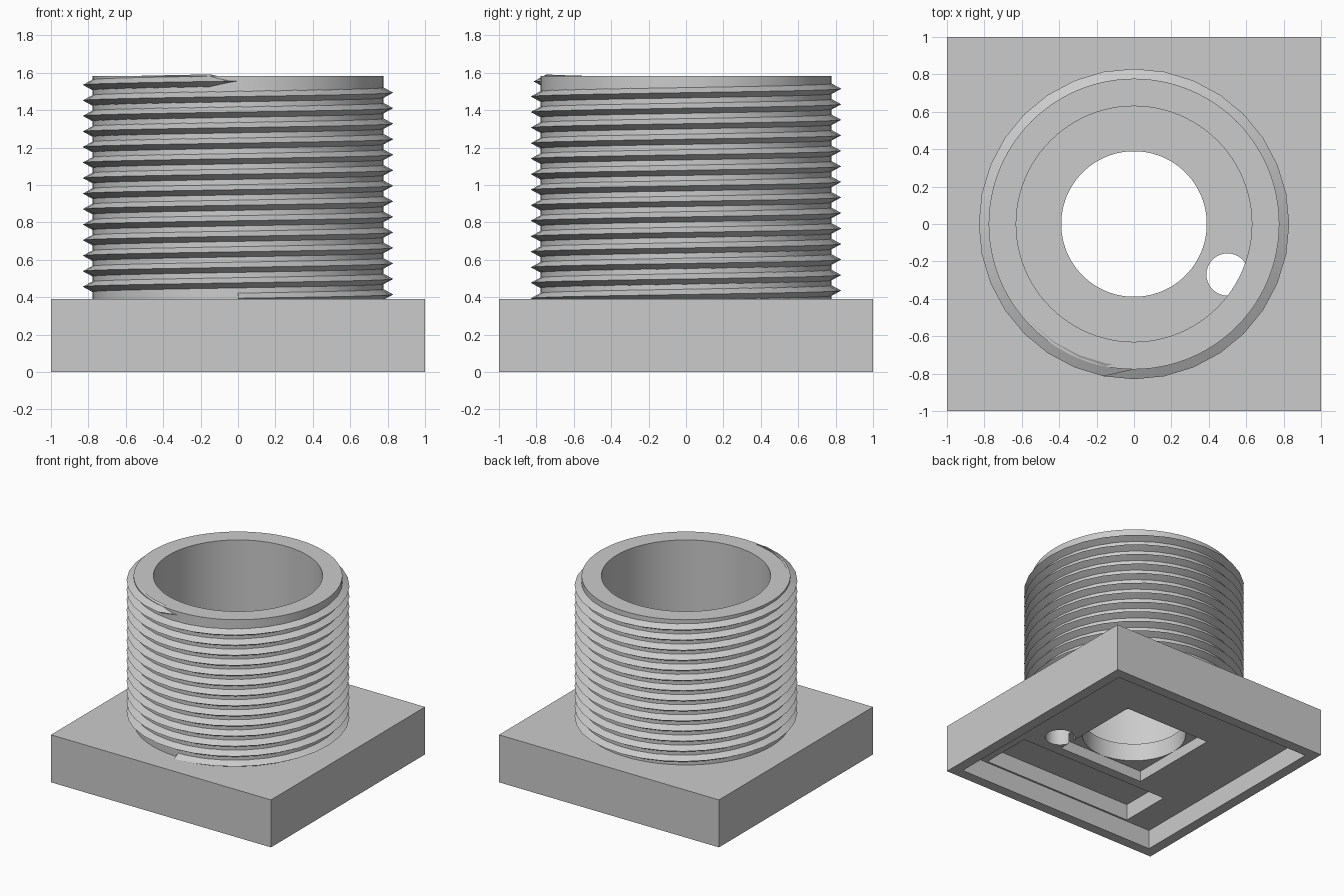
import bpy, bmesh, math

old = bpy.data.objects.get("Cube")
if old:
    bpy.data.objects.remove(old, do_unlink=True)

BASE_TOP, TOP = 0.39, 1.583
BORE, TUBE_IN, ROOT, CREST = 0.39, 0.63, 0.777, 0.83

grey = bpy.data.materials.new("plain_grey")
grey.use_nodes = True
grey.diffuse_color = (0.6, 0.6, 0.6, 1)
grey.node_tree.nodes["Principled BSDF"].inputs["Base Color"].default_value = (0.6, 0.6, 0.6, 1)


def finish(name, bm):
    bmesh.ops.recalc_face_normals(bm, faces=bm.faces)
    mesh = bpy.data.meshes.new(name)
    bm.to_mesh(mesh)
    bm.free()
    mesh.materials.append(grey)
    ob = bpy.data.objects.new(name, mesh)
    bpy.context.collection.objects.link(ob)
    return ob


def activate(ob):
    bpy.ops.object.select_all(action='DESELECT')
    ob.select_set(True)
    bpy.context.view_layer.objects.active = ob


def box(name, x0, x1, y0, y1, z0, z1):
    bm = bmesh.new()
    bmesh.ops.create_cube(bm, size=1)
    for v in bm.verts:
        v.co.x = x1 if v.co.x > 0 else x0
        v.co.y = y1 if v.co.y > 0 else y0
        v.co.z = z1 if v.co.z > 0 else z0
    return finish(name, bm)


def drill(name, x, y, radius, segments):
    bm = bmesh.new()
    bmesh.ops.create_cone(bm, cap_ends=True, segments=segments,
                          radius1=radius, radius2=radius, depth=2)
    bmesh.ops.translate(bm, vec=(x, y, 0), verts=bm.verts)
    return finish(name, bm)


def sweep(name, sections, closed):
    """Skin a list of (angle, [(radius, height), ...]) sections around z."""
    bm = bmesh.new()
    rows = [[bm.verts.new((r * math.cos(a), r * math.sin(a), z)) for r, z in pts]
            for a, pts in sections]
    n = len(rows[0])
    pairs = list(zip(rows, rows[1:]))
    if closed:
        pairs.append((rows[-1], rows[0]))
    else:
        bm.faces.new(rows[0])
        bm.faces.new(rows[-1])
    for p, q in pairs:
        for i in range(n):
            j = (i + 1) % n
            bm.faces.new((p[i], p[j], q[j], q[i]))
    ob = finish(name, bm)
    activate(ob)
    bpy.ops.object.shade_smooth_by_angle(angle=math.radians(30))
    return ob


# Square base, hollowed from below
base = box("square_base", -1, 1, -1, 1, 0, BASE_TOP)
cutters = [
    box("underside_recess", -0.915, 0.915, -0.915, 0.915, -0.2, 0.157),
    box("square_pocket", -0.39, 0.39, -0.39, 0.39, -0.3, 0.245),
    box("long_slot", -0.685, 0.685, -0.9, -0.47, -0.4, 0.29),
    drill("centre_bore", 0, 0, BORE - 0.001, 96),
    drill("cable_hole", 0.5, -0.27, 0.113, 32),
]
activate(base)
for cutter in cutters:
    mod = base.modifiers.new(cutter.name, 'BOOLEAN')
    mod.operation = 'DIFFERENCE'
    mod.solver = 'EXACT'
    mod.object = cutter
    cutter.hide_render = True
    bpy.ops.object.modifier_apply(modifier=mod.name)
for cutter in cutters:
    bpy.data.objects.remove(cutter, do_unlink=True)
activate(base)
bpy.ops.object.shade_smooth_by_angle(angle=math.radians(30))

# Open tube standing on the base
wall = [(TUBE_IN, BASE_TOP), (ROOT, BASE_TOP), (ROOT, TOP), (TUBE_IN, TOP)]
sweep("tube_wall", [(math.tau * i / 96, wall) for i in range(96)], True)

# Right-handed screw thread, starting and ending at the front
TURNS, STEPS, PITCH, START = 14, 32, 0.083, 0.394
sections = []
for i in range(TURNS * STEPS + 1):
    angle = -math.pi / 2 + math.tau * i / STEPS
    z = START + PITCH * i / STEPS
    half, crest = 0.038, CREST
    if i == TURNS * STEPS:  # run-out tip
        half, crest = 0.002, ROOT
    sections.append((angle, [(0.76, z - half), (crest, z), (0.76, z + half)]))
sweep("screw_thread", sections, False)
